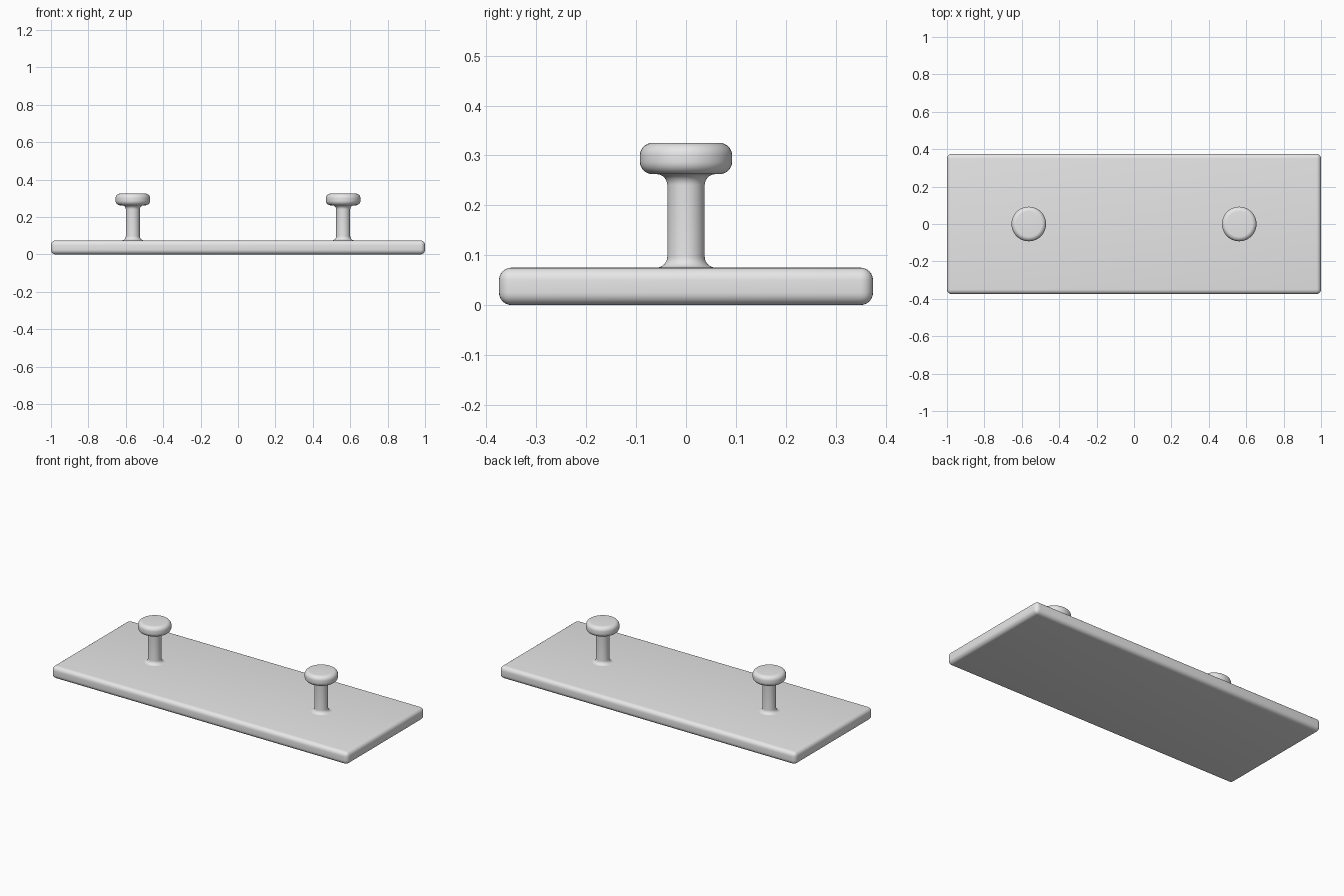
import bpy, bmesh, math

if "Cube" in bpy.data.objects:
    bpy.data.objects.remove(bpy.data.objects["Cube"])

grey = bpy.data.materials.new("light_grey")
grey.diffuse_color = (0.8, 0.8, 0.8, 1)
grey.use_nodes = True
grey.node_tree.nodes["Principled BSDF"].inputs["Base Color"].default_value = grey.diffuse_color


def finish(name, bm, location=(0, 0, 0), angle=35):
    bmesh.ops.recalc_face_normals(bm, faces=bm.faces[:])
    mesh = bpy.data.meshes.new(name)
    bm.to_mesh(mesh)
    bm.free()
    mesh.materials.append(grey)
    obj = bpy.data.objects.new(name, mesh)
    obj.location = location
    bpy.context.collection.objects.link(obj)
    bpy.ops.object.select_all(action='DESELECT')
    obj.select_set(True)
    bpy.context.view_layer.objects.active = obj
    bpy.ops.object.shade_smooth_by_angle(angle=math.radians(angle))
    return obj


def arc(cr, cz, radius, start, end, steps=8):
    """Points (r, z) along an arc, angles in degrees."""
    angles = [math.radians(start + (end - start) * i / steps) for i in range(steps + 1)]
    return [(cr + radius * math.cos(a), cz + radius * math.sin(a)) for a in angles]


# Base plate with rounded edges
bm = bmesh.new()
bmesh.ops.create_cube(bm, size=1)
for v in bm.verts:
    v.co.x *= 2.0
    v.co.y *= 0.75
    v.co.z = (v.co.z + 0.5) * 0.075
bmesh.ops.bevel(bm, geom=bm.edges[:], offset=0.025, segments=6, profile=0.5, affect='EDGES')
finish("base_plate", bm)

# Knob profile: foot fillet, stem, neck fillet, rounded head
STEM, HEAD, TOP = 0.0375, 0.0925, 0.325
FOOT, UNDER, FILLET, ROUND = 0.075, 0.2625, 0.022, 0.025
profile = [(0, FOOT - 0.01), (STEM + FILLET, FOOT - 0.01)]
profile += arc(STEM + FILLET, FOOT + FILLET, FILLET, 270, 180)
profile += arc(STEM + FILLET, UNDER - FILLET, FILLET, 180, 90)
profile += arc(HEAD - ROUND, UNDER + ROUND, ROUND, -90, 0)
profile += arc(HEAD - ROUND, TOP - ROUND, ROUND, 0, 90)
profile += [(0, TOP)]

for side, x in (("left", -0.5625), ("right", 0.5625)):
    bm = bmesh.new()
    verts = [bm.verts.new((r, 0, z)) for r, z in profile]
    edges = [bm.edges.new(pair) for pair in zip(verts, verts[1:])]
    bmesh.ops.spin(bm, geom=verts + edges, axis=(0, 0, 1), cent=(0, 0, 0),
                   angle=2 * math.pi, steps=48, use_duplicate=False)
    bmesh.ops.remove_doubles(bm, verts=bm.verts[:], dist=0.0001)
    finish(side + "_knob", bm, (x, 0, 0))
